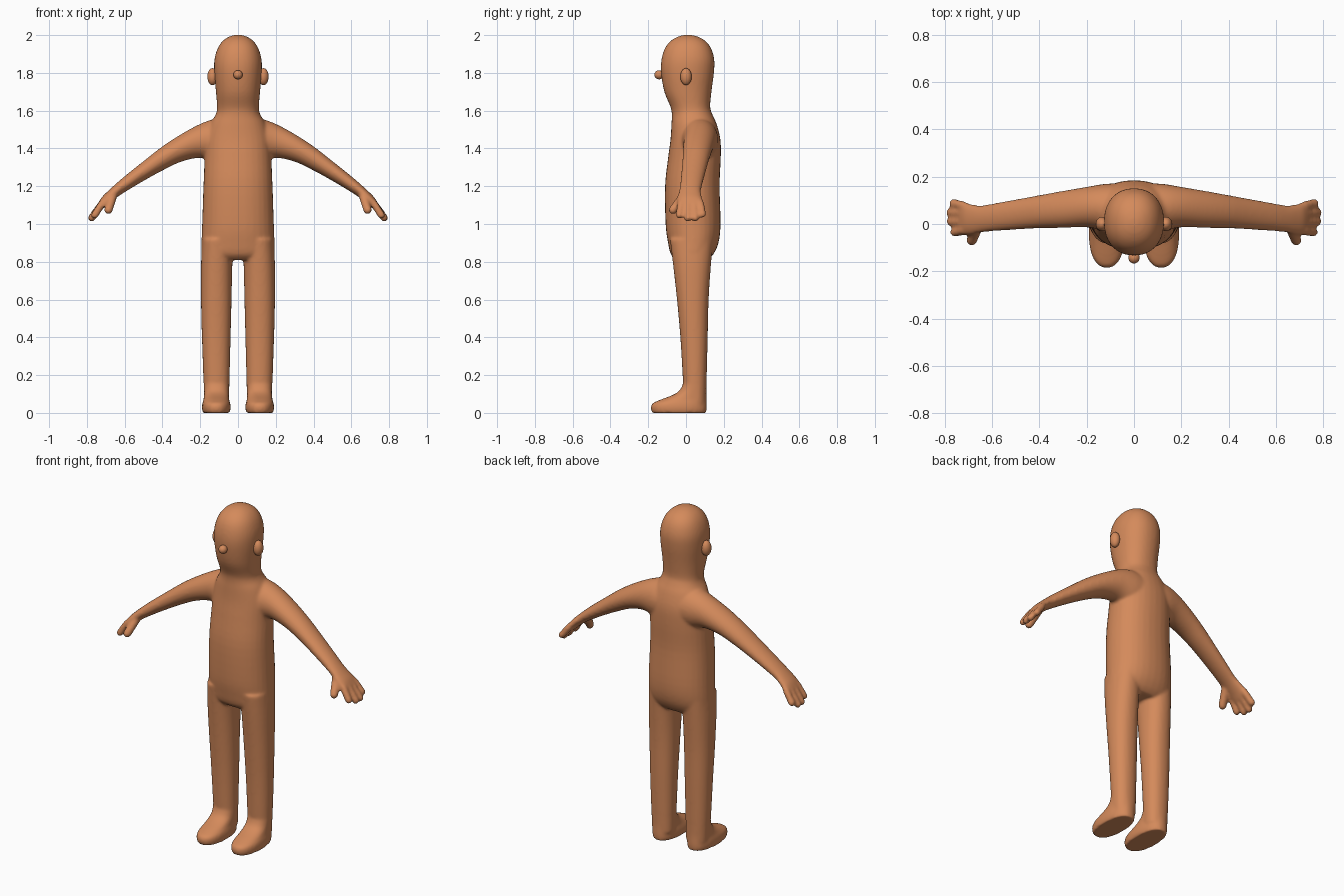
import bpy, bmesh, math
from mathutils import Vector

if "Cube" in bpy.data.objects:
    bpy.data.objects.remove(bpy.data.objects["Cube"])

skin = bpy.data.materials.new("skin")
skin.diffuse_color = (0.66, 0.255, 0.105, 1)
skin.use_nodes = True
skin.node_tree.nodes["Principled BSDF"].inputs["Base Color"].default_value = skin.diffuse_color

SIDES = 32


def refine(rows, steps=4):
    """Catmull-Rom interpolation between rows of numbers."""
    out = []
    for i in range(len(rows) - 1):
        p = [rows[max(0, min(len(rows) - 1, i + k))] for k in (-1, 0, 1, 2)]
        for s in range(steps):
            t = s / steps
            out.append([0.5 * (2 * b + (c - a) * t + (2 * a - 5 * b + 4 * c - d) * t * t
                               + (3 * b - a - 3 * c + d) * t ** 3) for a, b, c, d in zip(*p)])
    out.append(list(rows[-1]))
    return out


def loft(bm, rings, power=2.2):
    """Skin closed rings given as (centre, u radius vector, v radius vector)."""
    loops = []
    for c, u, v in rings:
        loop = []
        for k in range(SIDES):
            a = 2 * math.pi * k / SIDES
            ca, sa = math.cos(a), math.sin(a)
            cu = math.copysign(abs(ca) ** (2 / power), ca)
            sv = math.copysign(abs(sa) ** (2 / power), sa)
            loop.append(bm.verts.new(c + u * cu + v * sv))
        loops.append(loop)
    for a, b in zip(loops, loops[1:]):
        for k in range(SIDES):
            n = (k + 1) % SIDES
            bm.faces.new((a[k], a[n], b[n], b[k]))
    bm.faces.new(loops[0][::-1])
    bm.faces.new(loops[-1])


def upright(bm, rows, power=2.2):
    """Rows: z, x centre, x half, y front, y back."""
    loft(bm, [(Vector((x, (f + b) / 2, z)), Vector((rx, 0, 0)), Vector((0, (b - f) / 2, 0)))
              for z, x, rx, f, b in refine(rows)], power)


def sideways(bm, rows, s):
    """Rows: x, z low, z high, y front, y back."""
    loft(bm, [(Vector((s * x, (f + b) / 2, (lo + hi) / 2)), Vector((0, (b - f) / 2, 0)),
               Vector((0, 0, (hi - lo) / 2))) for x, lo, hi, f, b in refine(rows)], 2.0)


def finger(bm, start, end, r):
    """Round-ended rod."""
    a, b = Vector(start), Vector(end)
    d = (b - a).normalized()
    u = d.orthogonal().normalized()
    v = d.cross(u)
    rings = [(a, u * r, v * r)]
    for k in range(6):
        t = math.radians(k * 16.5)
        rings.append((b + d * r * (math.sin(t) - 1), u * r * math.cos(t), v * r * math.cos(t)))
    loft(bm, rings, 2.0)


bm = bmesh.new()

# Torso, neck and head
upright(bm, [(0.81, 0, 0.17, -0.05, 0.115), (0.84, 0, 0.193, -0.08, 0.145),
             (0.90, 0, 0.193, -0.095, 0.172), (1.0, 0, 0.19, -0.108, 0.183),
             (1.2, 0, 0.183, -0.111, 0.178), (1.35, 0, 0.177, -0.095, 0.184),
             (1.45, 0, 0.172, -0.082, 0.182), (1.53, 0, 0.147, -0.077, 0.162),
             (1.58, 0, 0.118, -0.075, 0.14), (1.62, 0, 0.111, -0.082, 0.128),
             (1.70, 0, 0.117, -0.115, 0.135), (1.80, 0, 0.126, -0.132, 0.148),
             (1.87, 0, 0.125, -0.130, 0.150), (1.93, 0, 0.108, -0.112, 0.133),
             (1.97, 0, 0.080, -0.08, 0.102), (1.993, 0, 0.045, -0.04, 0.06),
             (2.001, 0, 0.015, -0.005, 0.025)])

for s in (-1, 1):
    # Leg
    upright(bm, [(0.05, s * 0.112, 0.065, -0.01, 0.106), (0.2, s * 0.114, 0.07, -0.018, 0.11),
                 (0.4, s * 0.115, 0.076, -0.03, 0.115), (0.6, s * 0.115, 0.081, -0.048, 0.12),
                 (0.78, s * 0.113, 0.083, -0.068, 0.132), (0.92, s * 0.106, 0.083, -0.085, 0.145)])
    # Foot
    upright(bm, [(0.0, s * 0.115, 0.071, -0.180, 0.108), (0.025, s * 0.115, 0.076, -0.186, 0.110),
                 (0.05, s * 0.115, 0.074, -0.178, 0.110), (0.07, s * 0.115, 0.068, -0.135, 0.109),
                 (0.095, s * 0.114, 0.066, -0.07, 0.108), (0.12, s * 0.114, 0.066, -0.033, 0.108),
                 (0.16, s * 0.114, 0.067, -0.014, 0.108)], 2.3)
    # Arm and palm
    sideways(bm, [(0.04, 1.32, 1.56, -0.04, 0.172), (0.12, 1.33, 1.557, -0.03, 0.17),
                  (0.2, 1.35, 1.53, -0.014, 0.157), (0.3, 1.33, 1.476, -0.016, 0.14),
                  (0.4, 1.283, 1.411, -0.018, 0.122), (0.5, 1.228, 1.333, -0.024, 0.104),
                  (0.6, 1.168, 1.253, -0.031, 0.086), (0.65, 1.135, 1.21, -0.037, 0.079),
                  (0.69, 1.103, 1.173, -0.045, 0.085), (0.72, 1.075, 1.143, -0.047, 0.095),
                  (0.742, 1.068, 1.108, -0.04, 0.09)], s)
    # Four fingers and the thumb
    for y0, y1, x1, z1 in ((-0.026, -0.037, 0.769, 1.03), (0.01, 0.009, 0.785, 1.016),
                           (0.045, 0.05, 0.787, 1.016), (0.075, 0.09, 0.775, 1.036)):
        finger(bm, (s * 0.715, y0, 1.115), (s * x1, y1, z1), 0.0195)
    finger(bm, (s * 0.66, -0.01, 1.155), (s * 0.692, -0.082, 1.056), 0.023)

bmesh.ops.recalc_face_normals(bm, faces=bm.faces)
mesh = bpy.data.meshes.new("body")
bm.to_mesh(mesh)
bm.free()
body = bpy.data.objects.new("body", mesh)
bpy.context.collection.objects.link(body)
bpy.context.view_layer.objects.active = body
body.select_set(True)

# Fuse the parts into one soft skin
fuse = body.modifiers.new("fuse", 'REMESH')
fuse.mode = 'VOXEL'
fuse.voxel_size = 0.008
soften = body.modifiers.new("soften", 'SMOOTH')
soften.factor = 0.5
soften.iterations = 8
for m in ("fuse", "soften"):
    bpy.ops.object.modifier_apply(modifier=m)
body.data.materials.clear()
body.data.materials.append(skin)
bpy.ops.object.shade_smooth_by_angle(angle=math.radians(50))


def ball(name, loc, size):
    bpy.ops.mesh.primitive_uv_sphere_add(segments=24, ring_count=16, radius=1, location=loc)
    o = bpy.context.object
    o.name = name
    o.scale = size
    o.data.materials.append(skin)
    bpy.ops.object.shade_smooth()


# Nose and ears
ball("nose", (0, -0.142, 1.79), (0.024, 0.025, 0.024))
ball("left_ear", (0.135, 0, 1.78), (0.027, 0.030, 0.045))
ball("right_ear", (-0.135, 0, 1.78), (0.027, 0.030, 0.045))
